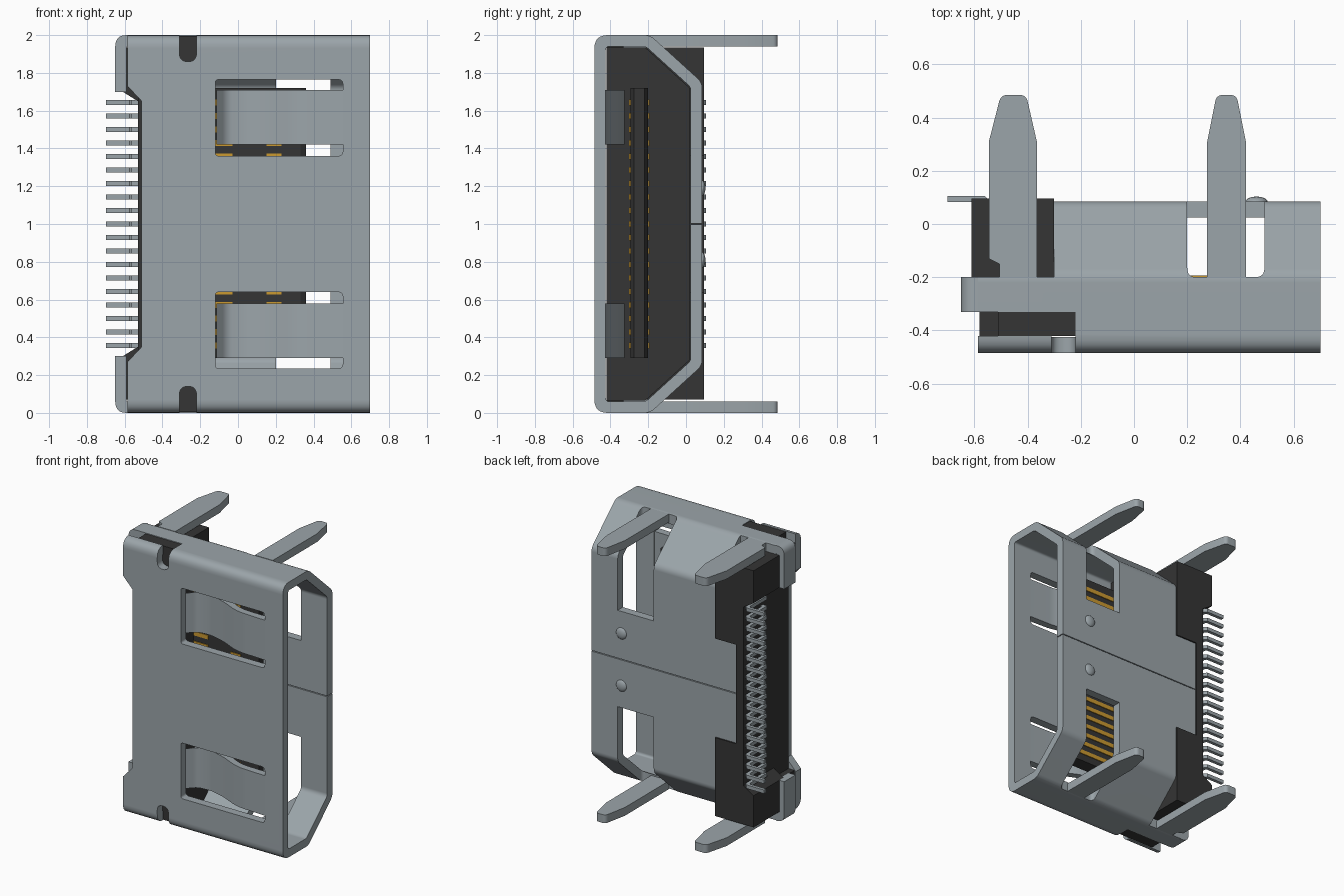
import bpy, bmesh, math
from mathutils import Vector, Matrix

cube = bpy.data.objects.get("Cube")
if cube:
    bpy.data.objects.remove(cube, do_unlink=True)


def material(name, rgb):
    m = bpy.data.materials.new(name)
    m.use_nodes = True
    m.diffuse_color = (*rgb, 1)
    m.node_tree.nodes["Principled BSDF"].inputs["Base Color"].default_value = (*rgb, 1)
    return m


STEEL = material("steel grey", (0.33, 0.375, 0.40))
PLASTIC = material("black plastic", (0.035, 0.035, 0.035))
GOLD = material("gold", (0.60, 0.32, 0.03))


def rounded(pts, radii, steps=6):
    """Round chosen corners of a polygon; radii maps corner index to setback."""
    out = []
    for i, p in enumerate(pts):
        p = Vector(p)
        if i not in radii:
            out.append(tuple(p))
            continue
        a = p + (Vector(pts[i - 1]) - p).normalized() * radii[i]
        b = p + (Vector(pts[(i + 1) % len(pts)]) - p).normalized() * radii[i]
        for k in range(steps + 1):
            t = k / steps
            out.append(tuple(a * (1 - t) ** 2 + p * 2 * t * (1 - t) + b * t * t))
    return out


def rect(u0, u1, v0, v1):
    return [(u0, v0), (u1, v0), (u1, v1), (u0, v1)]


PLACE = {'x': lambda u, v, w: (w, u, v),
         'y': lambda u, v, w: (u, w, v),
         'z': lambda u, v, w: (u, v, w)}


def build(name, mat, prisms, smooth=False):
    """One object from prisms given as (outline, axis, low, high)."""
    bm = bmesh.new()
    for pts, axis, lo, hi in prisms:
        f = PLACE[axis]
        a = [bm.verts.new(f(u, v, lo)) for u, v in pts]
        b = [bm.verts.new(f(u, v, hi)) for u, v in pts]
        n = len(pts)
        bm.faces.new(a)
        bm.faces.new(b[::-1])
        for i in range(n):
            bm.faces.new((a[i], b[i], b[(i + 1) % n], a[(i + 1) % n]))
    bmesh.ops.recalc_face_normals(bm, faces=bm.faces)
    me = bpy.data.meshes.new(name)
    bm.to_mesh(me)
    bm.free()
    ob = bpy.data.objects.new(name, me)
    bpy.context.collection.objects.link(ob)
    if mat:
        me.materials.append(mat)
    if smooth:
        smooth_edges(ob)
    return ob


def smooth_edges(ob):
    bpy.ops.object.select_all(action='DESELECT')
    ob.select_set(True)
    bpy.context.view_layer.objects.active = ob
    bpy.ops.object.shade_smooth_by_angle(angle=math.radians(28))
    wn = ob.modifiers.new("even_normals", 'WEIGHTED_NORMAL')
    wn.keep_sharp = True


def cut(ob, *prism):
    cutter = build("cutter", None, [prism])
    cutter.hide_render = True
    mod = ob.modifiers.new("cut", 'BOOLEAN')
    mod.operation = 'DIFFERENCE'
    mod.solver = 'EXACT'
    mod.object = cutter
    bpy.ops.object.select_all(action='DESELECT')
    bpy.context.view_layer.objects.active = ob
    ob.select_set(True)
    bpy.ops.object.modifier_apply(modifier=mod.name)
    bpy.data.objects.remove(cutter, do_unlink=True)


def flip(pts):
    """Mirror an outline with z as second coordinate about mid height."""
    return [(u, 2 - v) for u, v in pts]


# Folded metal shell: hollow six-sided tube along x
outer = [(-.485, 0), (-.19, 0), (.085, .25), (.085, 1.75), (-.19, 2), (-.485, 2)]
inner = [(-.425, .06), (-.213, .06), (.025, .276), (.025, 1.724), (-.213, 1.94), (-.425, 1.94)]
shell = build("shell", STEEL, [(rounded(outer, {0: .07, 1: .03, 2: .03, 3: .03, 4: .03, 5: .07}), 'x', -.585, .70)])
cut(shell, rounded(inner, {0: .02, 1: .02, 2: .02, 3: .02, 4: .02, 5: .02}), 'x', -.9, .9)
# Front plate rear edge
cut(shell, [(-.7, .26), (-.60, .26), (-.585, .27), (-.51, .35), (-.51, 1.65), (-.585, 1.73), (-.60, 1.74), (-.7, 1.74)],
    'y', -.6, -.4)
# Back plate rear edge
cut(shell, [(-.7, -.1), (-.3, -.1), (-.3, .64), (-.47, .64), (-.47, 1.36), (-.3, 1.36), (-.3, 2.1), (-.7, 2.1)],
    'y', -.2, .3)
# Seam where the sheet ends meet
cut(shell, rect(-.8, .8, .997, 1.003), 'y', 0, .2)
for side in (1, -1):
    m = (lambda p: p) if side > 0 else flip
    lo, hi = (1.35, 2.1) if side > 0 else (-.1, .65)
    # Side opening left by the bent-out leg
    cut(shell, rounded(rect(.20, .49, -.2, .3), {0: .035, 1: .035}), 'z', lo, hi)
    # Latch gap and front notch
    cut(shell, m(rect(-.7, -.22, 1.9, 2.1)), 'y', -.42, -.33)
    cut(shell, m(rounded(rect(-.31, -.22, 1.86, 2.1), {0: .044, 1: .044})), 'y', -.6, -.40)
    # Spring window
    cut(shell, m(rounded(rect(-.12, .555, 1.36, 1.765), {0: .02, 1: .027, 2: .027, 3: .02})), 'y', -.6, -.40)
smooth_edges(shell)

# Outlines shared by the upper and lower halves
front_leg = rounded([(.275, -.2), (.42, -.2), (.42, .31), (.385, .485), (.31, .485), (.275, .31)],
                    {3: .025, 4: .025})
rear_leg = rounded([(-.505, -.2), (-.365, -.2), (-.365, .31), (-.405, .485), (-.50, .485), (-.545, .31),
                    (-.545, -.13), (-.505, -.15)], {3: .025, 4: .025})
tab = rounded([(-.585, 2), (-.65, 2), (-.65, 1.70), (-.59, 1.70), (-.59, 1.94), (-.585, 1.94)], {1: .06})
spring_side = rounded([(.555, -.485), (.32, -.475), (.16, -.40), (.04, -.37), (-.06, -.38), (-.115, -.44),
                       (-.075, -.465), (-.04, -.425), (.04, -.415)][:6]
                      + [(-.085, -.40), (-.05, -.335), (.04, -.322), (.17, -.35), (.32, -.425), (.555, -.43)],
                      {1: .07, 2: .06, 3: .04, 4: .03, 7: .03, 8: .04, 9: .06, 10: .07})
for side, word in ((1, "upper"), (-1, "lower")):
    m = (lambda p: p) if side > 0 else flip
    z = lambda a, b: (a, b) if side > 0 else (2 - b, 2 - a)
    build(word + "_front_leg", STEEL, [(front_leg, 'z', *z(1.94, 2))], True)
    build(word + "_rear_leg", STEEL, [(rear_leg, 'z', *z(1.94, 2))], True)
    build(word + "_rear_tab", STEEL, [(m(tab), 'y', -.33, -.2)], True)
    build(word + "_spring", STEEL, [(spring_side, 'z', *z(1.42, 1.71))], True)
    build(word + "_latch", PLASTIC, [(m(rect(-.51, -.22, 1.88, 1.995)), 'y', -.42, -.33)])
    # Pressed dimple on the back plate
    bm = bmesh.new()
    bmesh.ops.create_uvsphere(bm, u_segments=20, v_segments=10, radius=1)
    bmesh.ops.transform(bm, verts=bm.verts,
                        matrix=Matrix.Translation((.46, .083, 1 + side * .19)) @ Matrix.Diagonal((.042, .02, .042, 1)))
    me = bpy.data.meshes.new(word + "_dimple")
    bm.to_mesh(me)
    bm.free()
    me.materials.append(STEEL)
    dimple = bpy.data.objects.new(word + "_dimple", me)
    bpy.context.collection.objects.link(dimple)
    smooth_edges(dimple)

# Plastic body: core inside the shell, rear shoulders and end blocks
core = [(-.42, .065), (-.216, .065), (.02, .28), (.02, 1.72), (-.216, 1.935), (-.42, 1.935)]
shoulders = [(-.61, .07), (-.3, .07), (-.3, .64), (-.47, .64), (-.47, 1.36), (-.3, 1.36), (-.3, 1.935),
             (-.61, 1.935), (-.61, 1.70), (-.53, 1.65), (-.53, .35), (-.61, .30)]
build("body_core", PLASTIC, [(core, 'x', -.53, -.15)])
build("body_shoulders", PLASTIC, [(shoulders, 'y', -.25, .095)])
build("body_end_blocks", PLASTIC, [(rect(-.58, -.3, a, b), 'y', -.42, -.2) for a, b in ((.07, .28), (1.72, 1.935))])

# Contact tongue in the opening
build("tongue", PLASTIC, [([(-.2, -.295), (.33, -.295), (.36, -.275), (.36, -.22), (.33, -.2), (-.2, -.2)],
                           'z', .29, 1.72)])

# Nineteen contacts and solder pins
rows = [1 + (i - 9) * .0715 for i in range(19)]
contacts = []
for z in rows:
    for x0, x1 in ((-.149, -.03), (.15, .23)):
        contacts.append((rect(x0, x1, z - .015, z + .015), 'y', -.301, -.294))
    contacts.append((rect(-.149, .32, z - .015, z + .015), 'y', -.201, -.194))
build("contacts", GOLD, contacts)
pin = [(-.70, .082), (-.70, .105), (-.56, .105), (-.54, .085), (-.54, -.1), (-.52, -.1), (-.52, -.125),
       (-.565, -.125), (-.565, .07), (-.575, .082)]
build("solder_pins", STEEL, [(pin, 'z', z - .013, z + .013) for z in rows])
